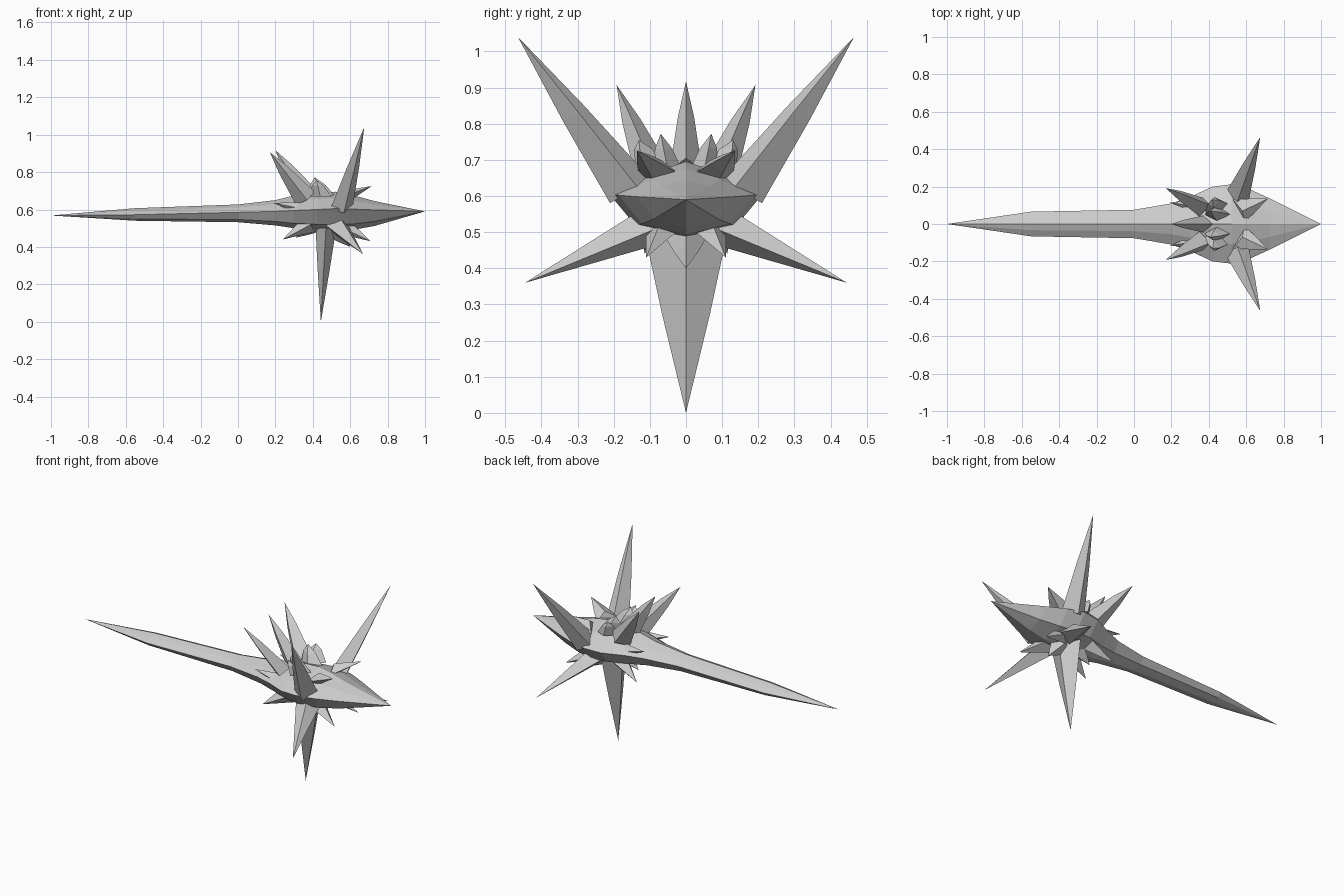
import bpy, bmesh
from mathutils import Vector

if "Cube" in bpy.data.objects:
    bpy.data.objects.remove(bpy.data.objects["Cube"])


def loft(name, rings, start=None, end=None):
    """Skin a list of rings; close each end with a tip point or a flat cap."""
    bm = bmesh.new()
    rows = [[bm.verts.new(p) for p in r] for r in rings]
    n = len(rows[0])
    for a, b in zip(rows, rows[1:]):
        for i in range(n):
            j = (i + 1) % n
            bm.faces.new((a[i], a[j], b[j], b[i]))
    for row, tip in ((rows[0], start), (rows[-1], end)):
        if tip is None:
            bm.faces.new(row)
        else:
            t = bm.verts.new(tip)
            for i in range(n):
                bm.faces.new((row[i], row[(i + 1) % n], t))
    bmesh.ops.recalc_face_normals(bm, faces=bm.faces)
    me = bpy.data.meshes.new(name)
    bm.to_mesh(me)
    bm.free()
    ob = bpy.data.objects.new(name, me)
    bpy.context.collection.objects.link(ob)
    return ob


def spike(name, base, tip, u, v, mid=0.5, swell=0.55):
    """Four-sided tapering blade; u and v are the half-axes of its base."""
    base, tip, u, v = map(Vector, (base, tip, u, v))
    rings = []
    for t, s in ((0, 1), (mid, swell)):
        c = base.lerp(tip, t)
        rings.append([c + u * s, c + v * s, c - u * s, c - v * s])
    loft(name, rings, end=tip)


def spike_pair(name, base, tip, u, v, mid=0.5, swell=0.55):
    for label, s in (("left", 1), ("right", -1)):
        m = lambda p: (p[0], p[1] * s, p[2])
        spike(f"{name}_{label}", m(base), m(tip), m(u), m(v), mid, swell)


# Hull: x, half width, edge height, top, bottom
stations = [(-0.55, .066, .572, .607, .540),
            (0.00, .076, .585, .627, .532),
            (0.20, .110, .590, .650, .515),
            (0.30, .145, .595, .675, .500),
            (0.42, .200, .600, .690, .490),
            (0.52, .212, .605, .695, .485),
            (0.62, .185, .602, .675, .492),
            (0.73, .135, .598, .645, .512)]
rings = []
for x, w, e, t, b in stations:
    st, sb = e + (t - e) * .62, e + (b - e) * .72
    rings.append([(x, w, e), (x, w * .5, st), (x, 0, t), (x, -w * .5, st),
                  (x, -w, e), (x, -w * .66, sb), (x, 0, b), (x, w * .66, sb)])
loft("hull", rings, start=(-1, 0, .568), end=(1, 0, .59))

# Large star points
spike("bottom_spike", (.47, 0, .50), (.443, 0, 0), (0, .115, 0), (.055, 0, 0), .45, .58)
spike_pair("upper_wing", (.555, .155, .615), (.675, .465, 1.04),
           (.01, .055, -.035), (.06, -.02, .01), .5, .56)
spike_pair("lower_wing", (.53, .10, .515), (.67, .445, .36),
           (.01, .02, .05), (.06, -.03, 0), .5, .5)

# Swept back crown
spike("crown_center", (.37, 0, .67), (.20, 0, .917), (0, .045, 0), (.05, 0, .035), .6, .5)
spike_pair("crown_side", (.36, .09, .66), (.17, .192, .907),
           (.01, .05, -.01), (.05, .01, .035), .6, .5)

# Small top points
spike_pair("top_front_point", (.56, .07, .655), (.715, .135, .725),
           (-.03, .06, 0), (.02, 0, .045), .5, .55)
spike_pair("top_block_outer", (.44, .09, .67), (.42, .13, .755),
           (.06, .02, 0), (0, .05, 0), .7, .5)
spike_pair("top_block_inner", (.45, .05, .67), (.41, .07, .772),
           (.07, 0, 0), (0, .04, 0), .6, .6)
spike_pair("rear_side_point", (.36, .09, .60), (.19, .115, .635),
           (0, .04, 0), (0, 0, .04), .5, .5)

# Small belly points
spike_pair("belly_front_point", (.55, .06, .515), (.71, .11, .43),
           (-.02, .05, 0), (.03, 0, .04), .5, .5)
spike_pair("belly_rear_point", (.38, .07, .52), (.24, .115, .44),
           (.01, .05, 0), (.03, 0, -.04), .5, .5)
spike("belly_center_front", (.52, 0, .49), (.60, 0, .40), (0, .06, 0), (.05, 0, .03))
spike("belly_center_rear", (.39, 0, .51), (.31, 0, .45), (0, .05, 0), (.04, 0, -.03))
